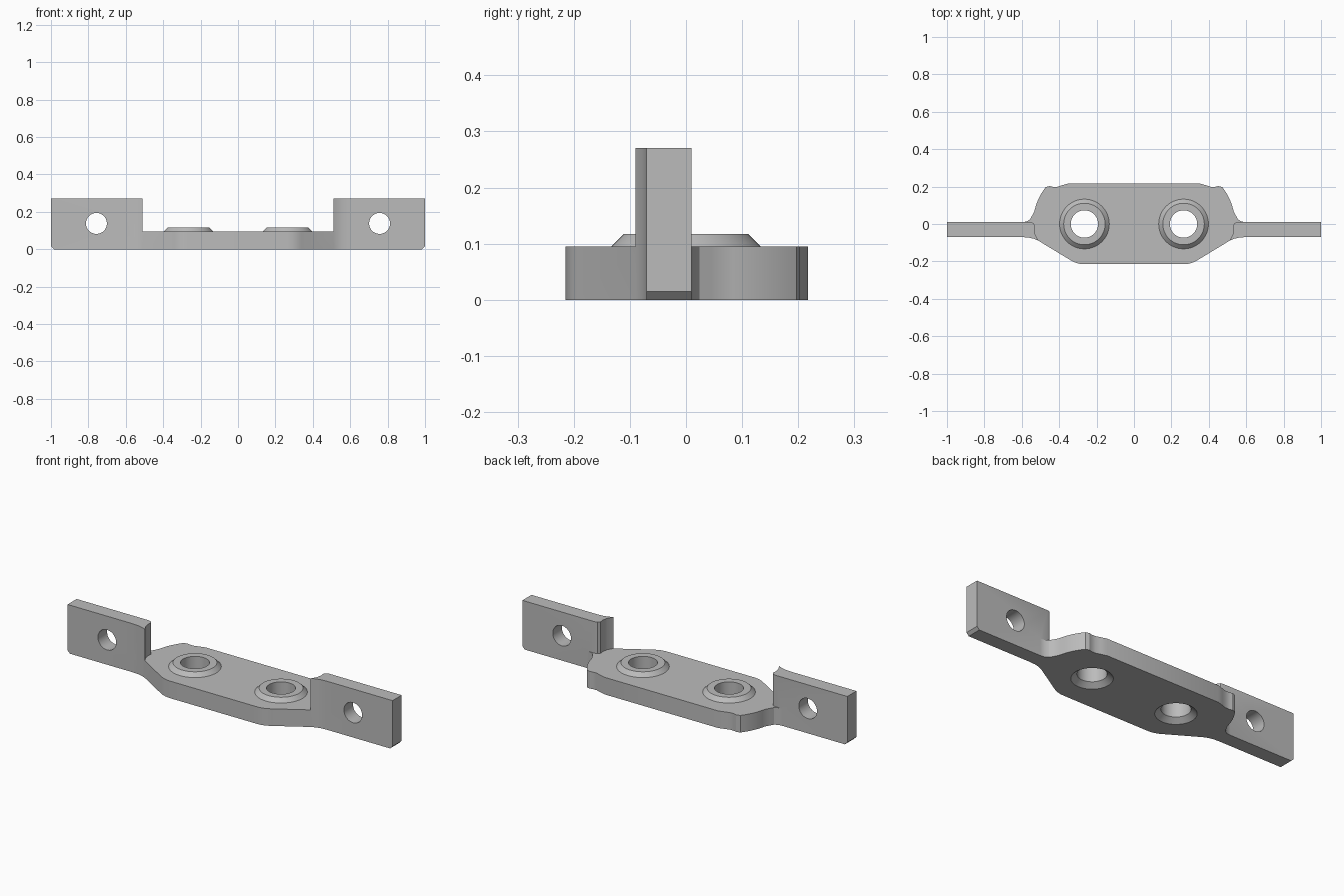
import bpy, bmesh, math

old = bpy.data.objects.get("Cube")
if old:
    bpy.data.objects.remove(old, do_unlink=True)

grey = bpy.data.materials.new("plain grey")
grey.use_nodes = True
grey.diffuse_color = (0.5, 0.5, 0.5, 1)
grey.node_tree.nodes["Principled BSDF"].inputs["Base Color"].default_value = (0.5, 0.5, 0.5, 1)


def finish(name, bm):
    bmesh.ops.recalc_face_normals(bm, faces=bm.faces)
    mesh = bpy.data.meshes.new(name)
    bm.to_mesh(mesh)
    bm.free()
    mesh.materials.append(grey)
    obj = bpy.data.objects.new(name, mesh)
    bpy.context.collection.objects.link(obj)
    return obj


def prism(name, outline, height, chamfer=0):
    bm = bmesh.new()
    face = bm.faces.new([bm.verts.new((x, y, 0)) for x, y in outline])
    top = bmesh.ops.extrude_face_region(bm, geom=[face])["geom"]
    for v in top:
        if isinstance(v, bmesh.types.BMVert):
            v.co.z = height
    if chamfer:
        # Slanted lower edge on the outer end
        end = [e for e in bm.edges
               if all(abs(v.co.x) > 0.99 and v.co.z < 0.01 for v in e.verts)]
        bmesh.ops.bevel(bm, geom=end, offset=chamfer, segments=1, affect='EDGES')
    return finish(name, bm)


def lathe(name, profile, x, segments=48):
    # Closed solid of revolution about a vertical axis
    bm = bmesh.new()
    rings = [[bm.verts.new((x + r * math.cos(a), r * math.sin(a), z))
              for a in (math.tau * i / segments for i in range(segments))]
             for r, z in profile]
    for low, high in zip(rings, rings[1:]):
        for i in range(segments):
            j = (i + 1) % segments
            bm.faces.new((low[i], low[j], high[j], high[i]))
    bm.faces.new(rings[0][::-1])
    bm.faces.new(rings[-1])
    return finish(name, bm)


def combine(target, other, operation):
    mod = target.modifiers.new(operation, 'BOOLEAN')
    mod.operation = operation
    mod.solver = 'EXACT'
    mod.object = other
    bpy.context.view_layer.objects.active = target
    bpy.ops.object.modifier_apply(modifier=mod.name)
    bpy.data.objects.remove(other, do_unlink=True)


def arc(cx, cy, r, start, end, n):
    return [(cx + r * math.cos(math.radians(start + (end - start) * i / n)),
             cy + r * math.sin(math.radians(start + (end - start) * i / n)))
            for i in range(n + 1)]


# Plate outline: rounded front shoulder, flared neck, bulged and notched back
neck = [(0.51, -0.09), (0.535, -0.079), (0.565, -0.072), (0.6, -0.07)]
half = (arc(0.265, -0.075, 0.14, -90, -58, 6) + neck
        + [(0.6, 0.01), (0.575, 0.013), (0.557, 0.024), (0.545, 0.045)]
        + arc(0.22, 0.0, 0.32, 12, 38, 8)
        + [(0.45, 0.203), (0.435, 0.199), (0.41, 0.199), (0.385, 0.207), (0.35, 0.217)])
plate = prism("mounting_plate", half + [(-x, y) for x, y in reversed(half)], 0.095)

# Upright end tabs
tab = (neck + [(1, -0.07), (1, 0.01), (0.555, 0.01), (0.54, 0.006), (0.53, -0.006),
               (0.533, -0.03), (0.527, -0.06)])
for side in (1, -1):
    combine(plate, prism("tab", [(side * x, y) for x, y in tab], 0.27, 0.015), 'UNION')

for side in (1, -1):
    # Raised conical boss
    boss = lathe("boss", [(0.133, 0.05), (0.133, 0.095), (0.111, 0.117)], side * 0.265)
    combine(plate, boss, 'UNION')
    # Vertical hole, countersunk underneath
    bore = lathe("bore", [(0.103, -0.02), (0.103, 0), (0.073, 0.024), (0.073, 0.2)],
                 side * 0.265)
    combine(plate, bore, 'DIFFERENCE')
    # Cross hole through the tab
    bpy.ops.mesh.primitive_cylinder_add(vertices=48, radius=0.056, depth=0.5,
                                        location=(side * 0.757, 0, 0.138),
                                        rotation=(math.pi / 2, 0, 0))
    combine(plate, bpy.context.object, 'DIFFERENCE')

bpy.ops.object.select_all(action='DESELECT')
plate.select_set(True)
bpy.context.view_layer.objects.active = plate
bpy.ops.object.shade_smooth_by_angle(angle=math.radians(25))
